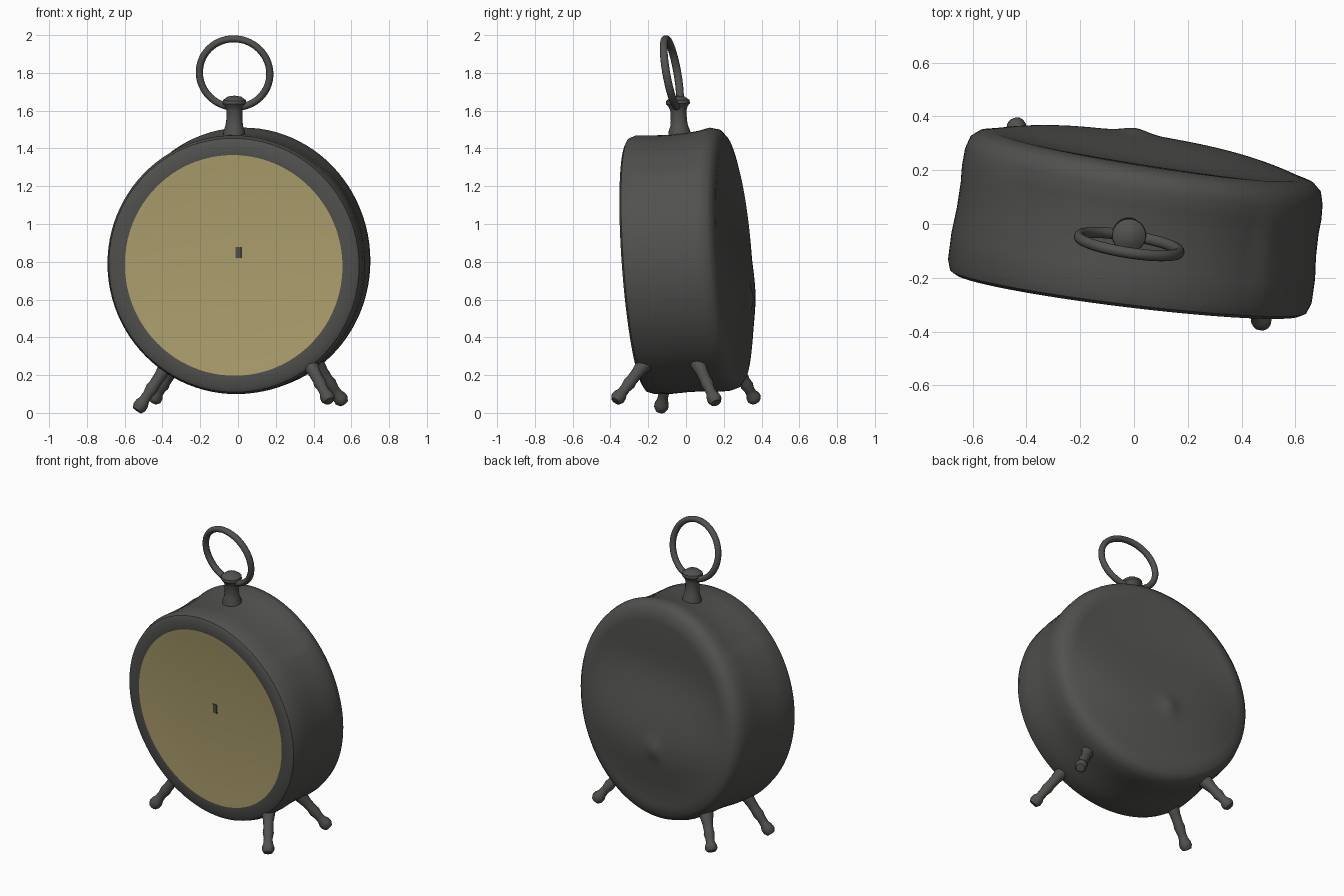
import bpy, bmesh, math
from mathutils import Matrix, Vector

if "Cube" in bpy.data.objects:
    bpy.data.objects.remove(bpy.data.objects["Cube"])


def material(name, rgb):
    m = bpy.data.materials.new(name)
    m.diffuse_color = (*rgb, 1)
    m.use_nodes = True
    m.node_tree.nodes["Principled BSDF"].inputs["Base Color"].default_value = m.diffuse_color
    return m


GREY = material("dark grey metal", (0.082, 0.083, 0.077))
GOLD = material("dull gold", (0.43, 0.36, 0.155))


def smooth(ob, angle=40):
    bpy.ops.object.select_all(action='DESELECT')
    ob.select_set(True)
    bpy.context.view_layer.objects.active = ob
    bpy.ops.object.shade_smooth_by_angle(angle=math.radians(angle))


def lathe(name, profile, matrix, segs=16, deform=None, gold_rows=0):
    """Spin (radius, y) points round the local y axis."""
    bm = bmesh.new()
    rings = []
    for r, y in profile:
        ring = []
        for i in range(segs):
            a = 2 * math.pi * i / segs
            p = Vector((r * math.cos(a), y, r * math.sin(a)))
            ring.append(bm.verts.new(deform(p, r) if deform else p))
        rings.append(ring)
    for k in range(len(rings) - 1):
        for i in range(segs):
            j = (i + 1) % segs
            f = bm.faces.new((rings[k][i], rings[k][j], rings[k + 1][j], rings[k + 1][i]))
            f.material_index = 1 if k < gold_rows else 0
    bmesh.ops.remove_doubles(bm, verts=bm.verts, dist=1e-5)
    bmesh.ops.recalc_face_normals(bm, faces=bm.faces)
    bm.transform(matrix)
    me = bpy.data.meshes.new(name)
    bm.to_mesh(me)
    bm.free()
    me.materials.append(GREY)
    if gold_rows:
        me.materials.append(GOLD)
    ob = bpy.data.objects.new(name, me)
    bpy.context.collection.objects.link(ob)
    smooth(ob)
    return ob


def along(start, end):
    """Matrix putting the local y axis on the line start -> end."""
    d = Vector(end) - Vector(start)
    return Matrix.Translation(start) @ d.to_track_quat('Y', 'Z').to_matrix().to_4x4()


# The drum is turned a little to the side and leans slightly forward
TURN = Matrix.Rotation(math.radians(-9), 4, 'Z')
BODY = Matrix.Translation((0.008, 0, 0.8)) @ TURN @ Matrix.Rotation(math.radians(4.2), 4, 'X')


def drum_shape(p, r):
    x, y, z = p
    front = min(1, max(0, (0.2 - y) / 0.4))     # 1 at the dial, 0 at the back
    if y > 0.24 and r < 0.6:
        # uneven back: swelling low down, shallow dish above, small bump
        fade = 1 - (r / 0.6) ** 3
        y += fade * (0.06 * math.exp(-((z + 0.22) / 0.3) ** 2)
                     - 0.02 * math.exp(-((z - 0.3) / 0.2) ** 2))
        y += 0.018 * math.exp(-((x + 0.06) ** 2 + (z + 0.21) ** 2) / 0.004)
    if r > 0.6 and abs(y) < 0.12 and z > 0.5:
        z -= 0.012
    # the front is a little wider and turned slightly less than the back
    y += front * 0.036 * x
    x = x * (0.97 + 0.03 * front) + 0.01 * front
    return Vector((x, y, z * 1.01))


# Drum: dished gold dial, bezel, side wall, rear rim and back
profile = [(0, -0.238), (0.2, -0.24), (0.4, -0.248), (0.54, -0.258), (0.58, -0.262),
           (0.645, -0.264), (0.667, -0.252), (0.68, -0.215), (0.685, -0.12), (0.682, -0.03),
           (0.685, 0.06), (0.692, 0.12), (0.692, 0.18), (0.68, 0.225), (0.65, 0.25), (0.6, 0.262)]
profile += [(0.6 * (1 - i / 24), 0.262) for i in range(1, 25)]
lathe("clock_drum", profile, BODY, 96, drum_shape, gold_rows=4)

# Small dark slot in the middle of the dial
bpy.ops.mesh.primitive_cube_add(size=1)
slot = bpy.context.object
slot.name = "dial_slot"
slot.data.transform(BODY @ Matrix.Translation((0.033, -0.2385, 0.067))
                    @ Matrix.Diagonal((0.03, 0.008, 0.06, 1)))
slot.data.materials.append(GREY)

# Neck with flared foot and collar
lathe("neck", [(0, -0.05), (0.06, -0.05), (0.058, 0.0), (0.047, 0.03), (0.043, 0.06),
               (0.043, 0.11), (0.05, 0.13), (0.064, 0.148), (0.062, 0.165),
               (0.035, 0.185), (0, 0.19)],
      along((-0.02, -0.035, 1.49), (-0.018, -0.045, 1.69)), 20)

# Carrying ring
bpy.ops.mesh.primitive_torus_add(major_radius=0.187, minor_radius=0.019,
                                 major_segments=56, minor_segments=12)
ring = bpy.context.object
ring.name = "carrying_ring"
ring.data.transform(Matrix.Translation((-0.018, -0.075, 1.799)) @ TURN
                    @ Matrix.Rotation(math.radians(90 + 10), 4, 'X')
                    @ Matrix.Diagonal((1.01, 0.985, 1.1, 1)))
ring.data.materials.append(GREY)
smooth(ring, 60)

# Four splayed legs with knobbed feet
legs = {"front_right_leg": ((0.38, -0.22, 0.26), (0.485, -0.375, 0.06)),
        "back_right_leg": ((0.41, 0.06, 0.27), (0.56, 0.16, 0.05)),
        "front_left_leg": ((-0.37, -0.09, 0.26), (-0.535, -0.135, 0.01)),
        "back_left_leg": ((-0.34, 0.27, 0.24), (-0.45, 0.37, 0.06))}
for name, (top, foot) in legs.items():
    n = (Vector(foot) - Vector(top)).length
    shape = [(0, -0.12), (0.045, -0.1), (0.043, 0.02), (0.032, 0.25), (0.03, 0.42), (0.034, 0.52),
             (0.027, 0.65), (0.028, 0.76), (0.037, 0.84), (0.038, 0.92), (0.027, 0.99), (0, 1.0)]
    lathe(name, [(r, t * n) for r, t in shape], along(top, foot), 16)
